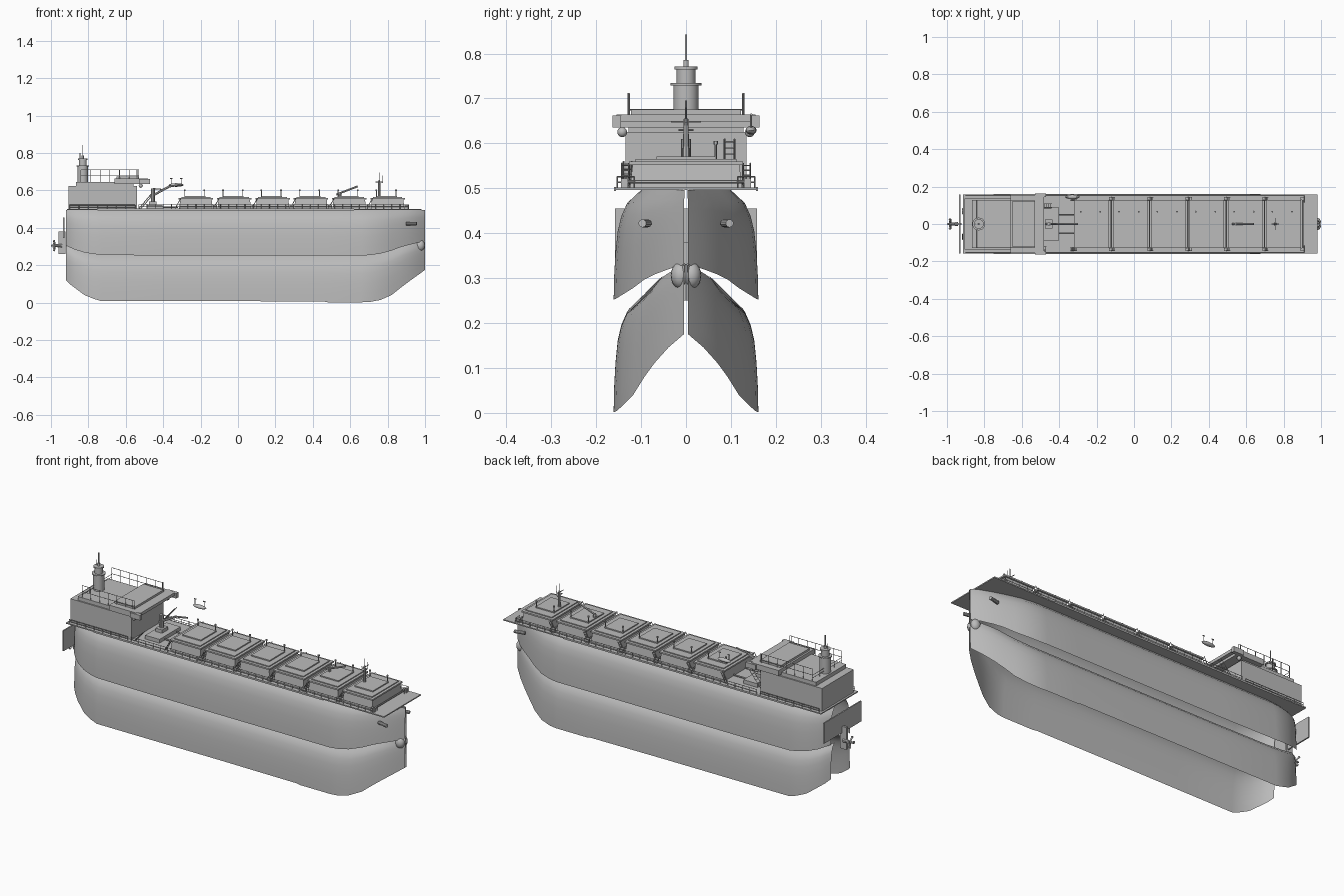
import bpy, bmesh, math
from mathutils import Vector

if "Cube" in bpy.data.objects:
    bpy.data.objects.remove(bpy.data.objects["Cube"])

grey = bpy.data.materials.new("ship grey")
grey.diffuse_color = (0.5, 0.5, 0.5, 1)
grey.use_nodes = True
grey.node_tree.nodes["Principled BSDF"].inputs["Base Color"].default_value = grey.diffuse_color


def finish(name, bm, smooth=False):
    me = bpy.data.meshes.new(name)
    bm.to_mesh(me)
    bm.free()
    me.materials.append(grey)
    ob = bpy.data.objects.new(name, me)
    bpy.context.collection.objects.link(ob)
    if smooth:
        bpy.ops.object.select_all(action='DESELECT')
        ob.select_set(True)
        bpy.context.view_layer.objects.active = ob
        bpy.ops.object.shade_smooth_by_angle(angle=math.radians(32))
    return ob


def add_box(bm, x0, x1, y0, y1, z0, z1, taper=0):
    """Box with its top optionally drawn in on all sides."""
    lo = [bm.verts.new(p) for p in ((x0, y0, z0), (x1, y0, z0), (x1, y1, z0), (x0, y1, z0))]
    t = taper
    hi = [bm.verts.new(p) for p in ((x0 + t, y0 + t, z1), (x1 - t, y0 + t, z1),
                                    (x1 - t, y1 - t, z1), (x0 + t, y1 - t, z1))]
    bm.faces.new(lo[::-1])
    bm.faces.new(hi)
    for i in range(4):
        j = (i + 1) % 4
        bm.faces.new((lo[i], lo[j], hi[j], hi[i]))


def add_rod(bm, a, b, r, n=6, r2=None):
    a, b = Vector(a), Vector(b)
    d = b - a
    m = d.to_track_quat('Z', 'Y').to_matrix().to_4x4()
    m.translation = (a + b) / 2
    bmesh.ops.create_cone(bm, cap_ends=True, segments=n, radius1=r,
                          radius2=r if r2 is None else r2, depth=d.length, matrix=m)


def add_ball(bm, c, r, stretch=(1, 1, 1)):
    res = bmesh.ops.create_uvsphere(bm, u_segments=16, v_segments=10, radius=r)
    for v in res["verts"]:
        v.co = Vector(c) + Vector(p * s for p, s in zip(v.co, stretch))


def add_rail(bm, a, b, h, posts, r=0.0016):
    """Handrail between two floor points."""
    a, b, up = Vector(a), Vector(b), Vector((0, 0, h))
    for k in (0.5, 1):
        add_rod(bm, a + up * k, b + up * k, r, 4)
    for i in range(posts):
        p = a.lerp(b, i / (posts - 1))
        add_rod(bm, p, p + up, r, 4)


def add_ladder(bm, a, b, half, rungs):
    a, b, w = Vector(a), Vector(b), Vector((0, half, 0))
    for s in (-1, 1):
        add_rod(bm, a + w * s, b + w * s, 0.002, 4)
    for i in range(rungs):
        p = a.lerp(b, (i + 0.5) / rungs)
        add_rod(bm, p - w, p + w, 0.0015, 4)


def boxes(name, *specs):
    bm = bmesh.new()
    for s in specs:
        add_box(bm, *s)
    return finish(name, bm)


# Hull: two stacked open shells per side; station = x, width, keel z, seam z
stations = [(-.92, .50, .12, .305), (-.90, .62, .10, .296), (-.87, .75, .077, .283), (-.82, .89, .04, .268),
            (-.77, .97, .02, .260), (-.73, 1, .008, .255), (-.4, 1, .008, .252), (0, 1, .008, .252),
            (.46, 1, .006, .252), (.48, 1, .002, .252), (.66, 1, .002, .252), (.70, .97, .003, .254),
            (.76, .89, .014, .262), (.82, .73, .04, .278), (.87, .575, .08, .297), (.91, .44, .11, .308),
            (.96, .24, .146, .32), (1, .03, .175, .33)]
section = [(.161, 0), (.160, .2), (.157, .42), (.152, .62), (.144, .76), (.131, .88), (.10, 1)]


def hull(name, lower):
    bm = bmesh.new()
    for side in (-1, 1):
        rows = []
        for x, w, keel, seam in stations:
            z0, z1 = (keel, seam) if lower else (seam, .496)
            rows.append([bm.verts.new((x, side * y * w, z0 + (z1 - z0) * t)) for y, t in section])
        for ra, rb in zip(rows, rows[1:]):
            for i in range(len(section) - 1):
                q = (ra[i], rb[i], rb[i + 1], ra[i + 1])
                bm.faces.new(q if side < 0 else q[::-1])
    finish(name, bm, True)


hull("lower_hull", True)
hull("upper_hull", False)
boxes("deck", (-.915, .98, -.157, .157, .496, .502))

# Bow bulb, stem bar and hawse pipes
bm = bmesh.new()
for s in (-1, 1):
    add_ball(bm, (.974, s * .012, .306), .022, (1.15, 1, 1.35))
add_rod(bm, (.985, 0, .25), (.985, 0, .29), .006, 8)
for s in (-1, 1):
    add_rod(bm, (.90, s * .085, .422), (.955, s * .097, .422), .009, 10)
finish("bow_bulb_and_hawse_pipes", bm, True)

# Stern plate, rudder and propeller
boxes("stern_plate", (-.935, -.928, -.158, .158, .345, .455))
boxes("rudder", (-.96, -.922, -.006, .006, .26, .38))
bm = bmesh.new()
add_rod(bm, (-.94, 0, .305), (-1, 0, .305), .012, 10, .004)
for k in range(4):
    a = k * math.pi / 2 + .4
    add_rod(bm, (-.978, 0, .305), (-.984, .03 * math.cos(a), .305 + .03 * math.sin(a)), .003, 4, .007)
finish("propeller", bm)

# Superstructure with bridge wings
boxes("accommodation_block", (-.905, -.54, -.135, .135, .5, .625),
      (-.865, -.56, -.128, .128, .625, .645))
boxes("bridge", (-.66, -.50, -.155, .155, .635, .664), (-.65, -.53, -.122, .122, .664, .675),
      (-.53, -.47, -.164, -.145, .635, .662), (-.53, -.47, .145, .164, .635, .662),
      (-.50, -.48, -.145, .145, .648, .664))
bm = bmesh.new()
for s in (-1, 1):
    add_ball(bm, (-.52, s * .142, .625), .011)
finish("bridge_lamps", bm, True)
bm = bmesh.new()
for s in (-1, 1):
    add_rail(bm, (-.84, s * .126, .645), (-.53, s * .126, .645), .065, 7)
    add_rod(bm, (-.54, s * .128, .66), (-.54, s * .128, .712), .0018)
add_rail(bm, (-.84, -.126, .645), (-.84, .126, .645), .03, 5)
finish("roof_rails", bm)

# Funnel and mast
bm = bmesh.new()
for r, z0, z1 in ((.028, .645, .73), (.034, .729, .734), (.021, .73, .766), (.026, .764, .771),
                  (.006, .77, .786), (.0025, .78, .842)):
    add_rod(bm, (-.83, 0, z0), (-.83, 0, z1), r, 20)
add_rod(bm, (-.845, 0, .77), (-.845, 0, .80), .002)
finish("funnel", bm, True)

# Cargo hatches with covers and vents
for i in range(6):
    x = -.315 + .205 * i
    boxes("hatch", (x, x + .18, -.125, .125, .5, .552, .006),
          (x - .002, x + .182, -.127, .127, .552, .56),
          (x + .012, x + .168, -.112, .112, .56, .565),
          (x + .03, x + .14, -.066, .066, .565, .571))
    bm = bmesh.new()
    for px, py in ((.03, .066), (.135, .066)):
        add_rod(bm, (x + px, py, .56), (x + px, py, .60), .0025)
        add_rod(bm, (x + px, py, .597), (x + px, py, .605), .005)
    # cross-deck pipe and side steps between the hatches
    add_rod(bm, (x + .193, -.13, .515), (x + .193, .13, .515), .004)
    for s in (-1, 1):
        add_box(bm, x + .181, x + .203, s * .137 - .008, s * .137 + .008, .5, .522)
        add_ladder(bm, (x - .022, s * .135, .502), (x + .008, s * .135, .556), .008, 5)
    finish("hatch_fittings", bm)

# Deck edge rails and low side strips
bm = bmesh.new()
for s in (-1, 1):
    add_rail(bm, (-.53, s * .153, .5), (.91, s * .153, .5), .026, 34)
    add_rail(bm, (-.90, s * .153, .5), (-.55, s * .153, .5), .022, 8)
    add_rail(bm, (.91, s * .153, .5), (.91, s * .115, .5), .026, 3)
finish("deck_rails", bm)
boxes("side_strips", *[(-.75, .62, s * .158 - .002, s * .158 + .002, .494, .503) for s in (-1, 1)])

# Forward-of-bridge crane
boxes("crane_base", (-.49, -.405, -.09, .09, .5, .522), (-.475, -.435, -.025, .025, .52, .54))
bm = bmesh.new()
add_rod(bm, (-.455, 0, .53), (-.455, 0, .61), .011, 10)
add_rod(bm, (-.47, 0, .565), (-.37, 0, .62), .006, 6)
add_rod(bm, (-.37, 0, .62), (-.30, 0, .632), .005, 6)
add_rod(bm, (-.455, 0, .61), (-.40, 0, .605), .003)
add_ladder(bm, (-.53, .097, .502), (-.44, .097, .61), .011, 8)
add_ladder(bm, (-.52, -.13, .502), (-.47, -.13, .56), .009, 5)
for s in (-1, 1):
    add_rod(bm, (-.40, s * .05, .51), (-.32, s * .05, .51), .005)
finish("aft_crane", bm)

# Lifeboat and its davit posts
bm = bmesh.new()
add_ball(bm, (-.33, .145, .629), .012, (3.3, 1, .8))
for dx in (-.027, .027):
    add_rod(bm, (-.33 + dx, .145, .63), (-.33 + dx, .145, .665), .002)
    add_rod(bm, (-.336 + dx, .145, .664), (-.324 + dx, .145, .664), .003)
finish("lifeboat", bm, True)

# Small forward crane
bm = bmesh.new()
add_rod(bm, (.545, 0, .565), (.545, 0, .59), .008, 8)
add_rod(bm, (.525, 0, .578), (.64, 0, .622), .005, 6)
finish("forward_crane", bm)

# Fore mast with cross arms
bm = bmesh.new()
add_rod(bm, (.755, 0, .565), (.755, 0, .655), .008, 8, .005)
add_rod(bm, (.755, 0, .65), (.755, 0, .695), .002)
for z, h in ((.648, .033), (.63, .017)):
    add_rod(bm, (.755, -h, z), (.755, h, z), .002)
add_rod(bm, (.735, 0, .645), (.775, 0, .645), .002)
add_rod(bm, (.77, 0, .64), (.77, 0, .68), .0015)
finish("fore_mast", bm)
